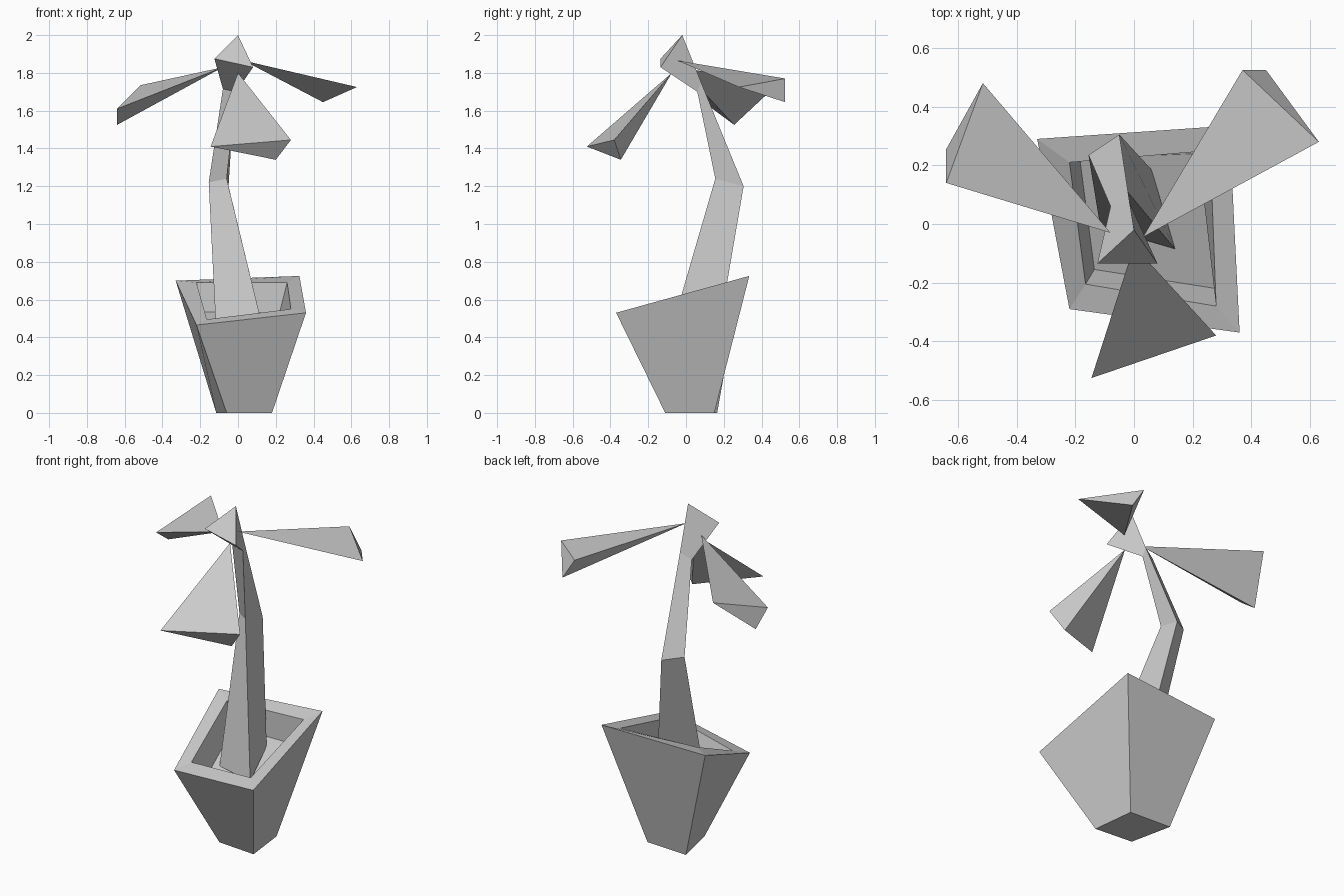
import bpy
import bmesh

cube = bpy.data.objects.get("Cube")
if cube:
    bpy.data.objects.remove(cube, do_unlink=True)

grey = bpy.data.materials.new("plain_grey")
grey.use_nodes = True
color = (0.6, 0.6, 0.6, 1)
grey.diffuse_color = color
grey.node_tree.nodes["Principled BSDF"].inputs["Base Color"].default_value = color


def loft(name, rings):
    """Join equal-sized rings of points with flat faces and cap both ends."""
    bm = bmesh.new()
    loops = [[bm.verts.new(p) for p in ring] for ring in rings]
    for low, high in zip(loops, loops[1:]):
        for i in range(len(low)):
            j = (i + 1) % len(low)
            bm.faces.new((low[i], low[j], high[j], high[i]))
    bm.faces.new(loops[0][::-1])
    bm.faces.new(loops[-1])
    return finish(name, bm)


def leaf(name, tip, *end):
    """Three-sided pyramid from the stem tip to a triangular end."""
    bm = bmesh.new()
    for p in (tip, *end):
        bm.verts.new(p)
    bmesh.ops.convex_hull(bm, input=bm.verts[:])
    return finish(name, bm)


def finish(name, bm):
    bmesh.ops.recalc_face_normals(bm, faces=bm.faces[:])
    mesh = bpy.data.meshes.new(name)
    bm.to_mesh(mesh)
    bm.free()
    mesh.materials.append(grey)
    obj = bpy.data.objects.new(name, mesh)
    bpy.context.collection.objects.link(obj)
    return obj


# Crooked pot: foot, outer rim, inner rim, recessed floor
# (corners run front left, front right, back right, back left as seen)
loft("pot", [
    [(-.06, -.09, 0), (.18, -.11, 0), (.15, .15, 0), (-.115, .165, 0)],
    [(-.22, -.29, .465), (.36, -.37, .53), (.325, .335, .725), (-.33, .29, .70)],
    [(-.165, -.205, .495), (.28, -.28, .55), (.26, .25, .69), (-.22, .21, .69)],
    [(-.135, -.155, .34), (.28, -.22, .39), (.22, .24, .53), (-.185, .225, .535)],
])

# Bent three-sided trunk: base, knee, neck, head
loft("trunk", [
    [(-.115, -.01, .41), (.14, -.085, .415), (.06, .185, .5)],
    [(-.155, .235, 1.22), (-.06, .155, 1.24), (-.05, .305, 1.2)],
    [(-.08, .06, 1.715), (-.01, .06, 1.70), (-.016, .08, 1.75)],
    [(-.125, -.135, 1.875), (.08, -.135, 1.83), (0, -.02, 2)],
])

# Leaves
leaf("front_leaf", (0, -.075, 1.8),
     (-.145, -.525, 1.41), (.28, -.38, 1.445), (.2, -.345, 1.34))
leaf("right_leaf", (-.08, -.03, 1.83),
     (-.64, .14, 1.61), (-.64, .255, 1.525), (-.515, .48, 1.735))
leaf("left_leaf", (.03, -.045, 1.865),
     (.63, .28, 1.725), (.37, .525, 1.77), (.45, .525, 1.645))
